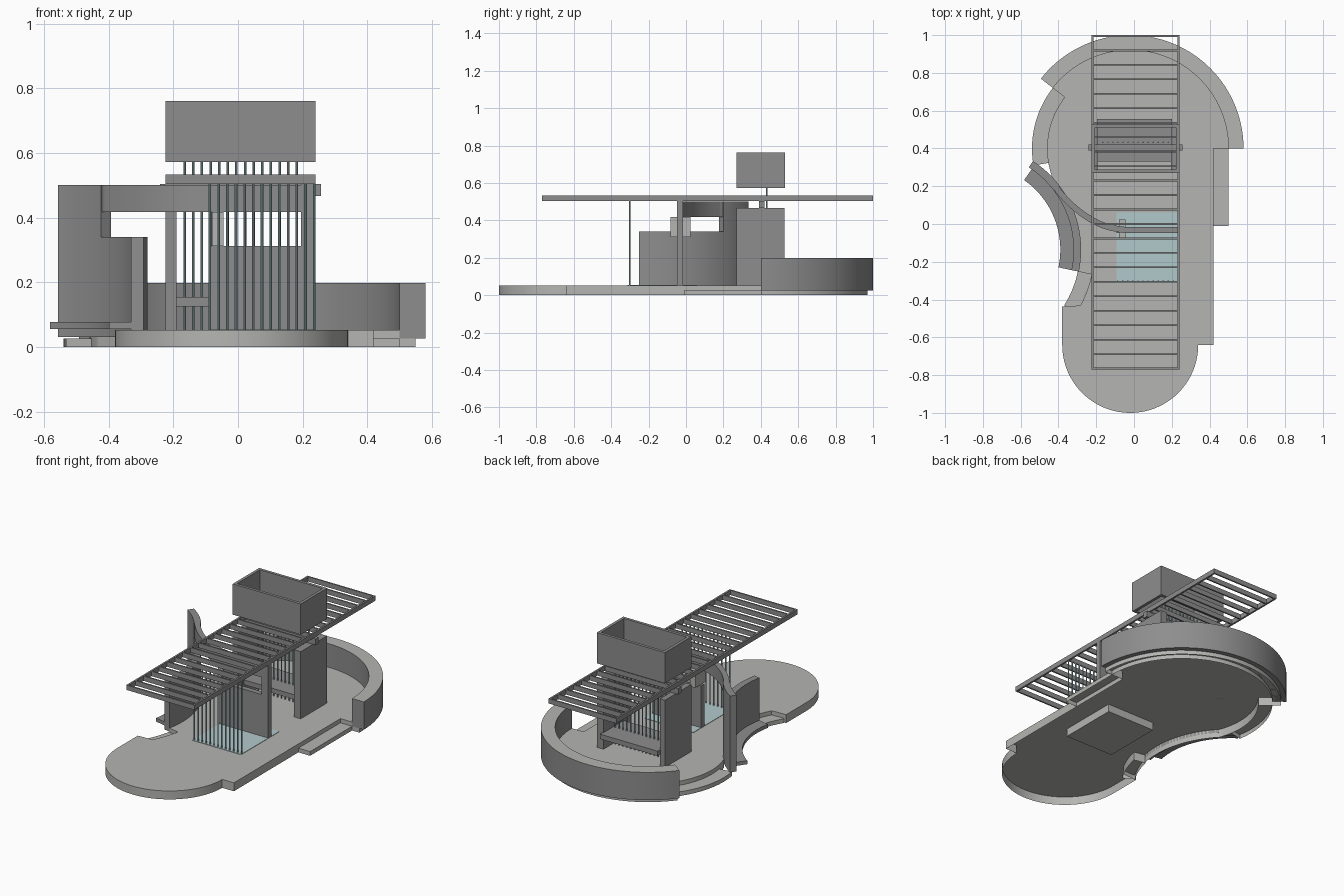
import bpy, bmesh, math
from mathutils import Vector

if "Cube" in bpy.data.objects:
    bpy.data.objects.remove(bpy.data.objects["Cube"])


def material(name, rgb):
    m = bpy.data.materials.new(name)
    m.diffuse_color = (*rgb, 1)
    m.use_nodes = True
    m.node_tree.nodes["Principled BSDF"].inputs["Base Color"].default_value = m.diffuse_color
    return m


LIGHT = material("light_concrete", (0.46, 0.46, 0.445))
DARK = material("grey_concrete", (0.27, 0.27, 0.27))
WATER = material("pale_water", (0.45, 0.59, 0.60))
ROD = material("teal_rod", (0.33, 0.48, 0.50))


def finish(name, bm, *mats):
    bmesh.ops.recalc_face_normals(bm, faces=bm.faces)
    me = bpy.data.meshes.new(name)
    bm.to_mesh(me)
    bm.free()
    ob = bpy.data.objects.new(name, me)
    bpy.context.collection.objects.link(ob)
    for m in mats:
        me.materials.append(m)
    return ob


def prism(name, pts, z0, z1, mat, bottom=True, top_mat=None):
    """Extrude a plan outline from z0 to z1; the underside may be left open."""
    bm = bmesh.new()
    lo = [bm.verts.new((x, y, z0)) for x, y in pts]
    hi = [bm.verts.new((x, y, z1)) for x, y in pts]
    n = len(pts)
    for i in range(n):
        j = (i + 1) % n
        bm.faces.new((lo[i], lo[j], hi[j], hi[i]))
    top = bm.faces.new(hi)
    if top_mat:
        top.material_index = 1
    if bottom:
        bm.faces.new(lo[::-1])
    return finish(name, bm, *([mat, top_mat] if top_mat else [mat]))


def box(name, x0, x1, y0, y1, z0, z1, mat, bottom=True):
    return prism(name, [(x0, y0), (x1, y0), (x1, y1), (x0, y1)], z0, z1, mat, bottom)


def arc(c, r, a0, a1, n=24):
    return [(c[0] + r * math.cos(math.radians(a0 + (a1 - a0) * i / n)),
             c[1] + r * math.sin(math.radians(a0 + (a1 - a0) * i / n))) for i in range(n + 1)]


def sector(c, r0, r1, a0, a1, n=24):
    return arc(c, r1, a0, a1, n) + arc(c, r0, a1, a0, n)


def ribbon(path, t):
    """Plan outline of a wall of thickness t along a path."""
    left, right = [], []
    for i, p in enumerate(path):
        d = Vector(path[min(i + 1, len(path) - 1)]) - Vector(path[max(i - 1, 0)])
        nrm = Vector((-d.y, d.x)).normalized() * t / 2
        left.append(tuple(Vector(p) + nrm))
        right.append(tuple(Vector(p) - nrm))
    return left + right[::-1]


def rods(name, xs, y, z0, z1, r=0.004):
    bm = bmesh.new()
    for x in xs:
        res = bmesh.ops.create_cone(bm, cap_ends=True, segments=8, radius1=r, radius2=r, depth=z1 - z0)
        bmesh.ops.translate(bm, verts=res["verts"], vec=(x, y, (z0 + z1) / 2))
    return finish(name, bm, ROD)


FRONT, BACK, BITE = (-0.02, -0.64), (-0.02, 0.4), (-0.84, -0.136)
FLOOR = 0.052
STEP = 0.026
X0, X1 = -0.225, 0.24

# Floor slab, an open shell underneath
outline = (arc(FRONT, 0.36, 180, 360, 40) + [(0.42, -0.64), (0.42, 0.4)]
           + arc(BACK, 0.52, 0, 142, 48) + arc(BACK, 0.44, 142, 200, 20)
           + arc(BITE, 0.56, 43, -12, 24) + arc(BITE, 0.63, -12, -28, 8) + [(-0.38, -0.436)])
prism("floor_slab", outline, 0, FLOOR, LIGHT, bottom=False)

# Low steps around the slab
box("right_step", 0.42, 0.5, -0.01, 0.4, 0, STEP, LIGHT, False)
prism("left_step", sector(BACK, 0.44, 0.52, 142, 190), 0, STEP, LIGHT, False)
prism("notch_step", sector(BITE, 0.555, 0.63, -32, -12, 8), 0, STEP, LIGHT, False)
prism("wall_plinth", sector(BACK, 0.52, 0.57, 0, 142, 48), 0, STEP, LIGHT, False)

# Low round wall at the back
prism("round_wall", sector(BACK, 0.52, 0.6, 0, 142, 48), STEP, 0.198, DARK, top_mat=LIGHT)

# Concave side wall and its bench
prism("concave_wall", sector(BITE, 0.52, 0.56, -12, 37), 0.03, 0.34, DARK)
prism("concave_wall_tall", sector(BITE, 0.52, 0.56, 37, 57), 0.03, 0.502, DARK)
prism("curved_bench", sector(BITE, 0.45, 0.53, -12, 55), 0.055, 0.077, DARK)

# S-shaped beam running over to the pool wall
s_ctrl = arc(BITE, 0.54, 40, 34, 3) + [(-0.33, 0.1), (-0.25, 0.038), (-0.16, -0.008),
                                       (-0.06, -0.03), (0.04, -0.032), (X1, -0.032)]
path = [s_ctrl[0]]
for i in range(len(s_ctrl) - 1):
    p0, p1, p2, p3 = (Vector(s_ctrl[max(0, min(len(s_ctrl) - 1, i + k))]) for k in (-1, 0, 1, 2))
    for k in range(1, 6):
        t = k / 5
        q = 0.5 * (2 * p1 + (p2 - p0) * t + (2 * p0 - 5 * p1 + 4 * p2 - p3) * t * t
                   + (3 * p1 - p0 - 3 * p2 + p3) * t ** 3)
        path.append(tuple(q))
prism("s_beam", ribbon(path, 0.032), 0.418, 0.502, DARK)
box("pool_wall", -0.092, X1 - 0.045, -0.048, -0.016, FLOOR, 0.312, DARK)
box("pool_column", X1 - 0.045, X1, -0.048, -0.016, FLOOR, 0.505, DARK)
box("beam_support", -0.08, -0.045, -0.083, 0.023, 0.312, 0.418, LIGHT)

# Pool
box("pool_basin", -0.092, X1, -0.312, 0.06, 0.004, 0.05, LIGHT)
box("pool_water", -0.092, X1, -0.312, 0.06, 0.05, 0.0545, WATER)

# Pergola frame and slats
PZ0, PZ1, PY0, PY1 = 0.504, 0.534, -0.77, 1.0
for side, x in (("left", X0), ("right", X1 - 0.011)):
    box("pergola_rail_" + side, x, x + 0.011, PY0, PY1, PZ0, PZ1, DARK)
for i in range(24):
    y = PY0 + (PY1 - PY0 - 0.009) * i / 23
    box("pergola_slat", X0 + 0.01, X1 - 0.01, y, y + 0.009, PZ0, PZ1, DARK)

# Tank supports, crossbeam and seat
box("left_support", X0, X0 + 0.035, 0.27, 0.527, FLOOR, 0.467, DARK)
box("right_support", X1 - 0.045, X1, 0.27, 0.527, FLOOR, 0.467, DARK)
box("crossbeam", -0.242, 0.257, 0.39, 0.42, 0.467, 0.504, DARK)
box("bench", X0 + 0.03, X1 - 0.04, 0.33, 0.555, 0.125, 0.155, DARK)

# Open tank above the pergola
for name, y in (("tank_front", 0.27), ("tank_back", 0.51)):
    box(name, X0, X1, y, y + 0.018, 0.572, 0.762, DARK)
for name, x in (("tank_left", X0), ("tank_right", X1 - 0.018)):
    box(name, x, x + 0.018, 0.288, 0.51, 0.572, 0.762, DARK)

# Rod screens
rods("front_rods", [-0.087 + 0.0269 * i for i in range(13)], -0.302, FLOOR, 0.506)
rods("back_rods", [-0.165 + 0.0267 * i for i in range(14)], 0.432, FLOOR, 0.574)

# Smooth curved sides, keep edges sharp
for ob in bpy.context.collection.objects:
    ob.select_set(True)
    bpy.context.view_layer.objects.active = ob
bpy.ops.object.shade_smooth_by_angle(angle=math.radians(25))
